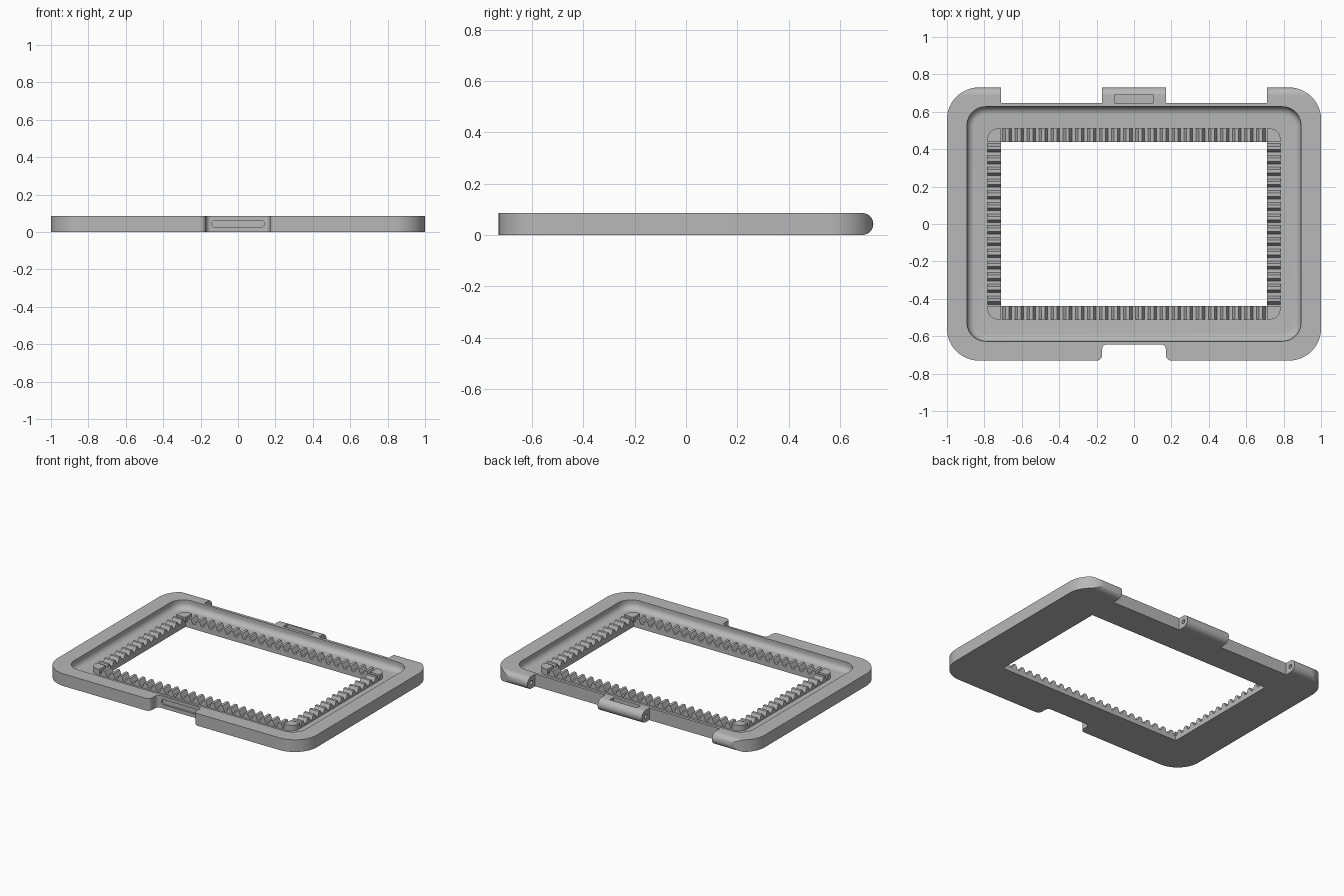
import bpy, bmesh
from math import pi, sin, cos
from mathutils import Vector

if "Cube" in bpy.data.objects:
    bpy.data.objects.remove(bpy.data.objects["Cube"])

grey = bpy.data.materials.new("plain grey")
grey.use_nodes = True
grey.diffuse_color = (0.48, 0.48, 0.48, 1)
grey.node_tree.nodes["Principled BSDF"].inputs["Base Color"].default_value = grey.diffuse_color

H = 0.085                    # overall height
FLOOR = 0.025                # floor of the tray
WIN_X, WIN_Y = 0.711, 0.438  # window half sizes
RIDGE = 0.072                # width of the toothed ridge
TOP, VALLEY = 0.065, 0.033   # tooth heights


def rounded(corners, seg=10):
    """Outline from right-angled corners (x, y, radius)."""
    out = []
    for i, (x, y, r) in enumerate(corners):
        c = Vector((x, y))
        if r == 0:
            out.append(c)
            continue
        a = (Vector(corners[i - 1][:2]) - c).normalized()
        b = (Vector(corners[(i + 1) % len(corners)][:2]) - c).normalized()
        for k in range(seg + 1):
            t = k / seg * pi / 2
            out.append(c + r * (a + b) - r * (b * cos(t) + a * sin(t)))
    return out


def rect(hx, hy, r):
    return rounded([(-hx, -hy, r), (hx, -hy, r), (hx, hy, r), (-hx, hy, r)])


def loft(name, loops):
    """Solid skinned through loops of 3D points, capped at both ends."""
    bm = bmesh.new()
    rings = [[bm.verts.new(p) for p in loop] for loop in loops]
    for lo, hi in zip(rings, rings[1:]):
        n = len(lo)
        for i in range(n):
            bm.faces.new((lo[i], lo[(i + 1) % n], hi[(i + 1) % n], hi[i]))
    bm.faces.new(rings[0][::-1])
    bm.faces.new(rings[-1])
    bmesh.ops.recalc_face_normals(bm, faces=bm.faces)
    mesh = bpy.data.meshes.new(name)
    bm.to_mesh(mesh)
    bm.free()
    obj = bpy.data.objects.new(name, mesh)
    bpy.context.collection.objects.link(obj)
    return obj


def prism(name, outline, lo, hi, axis="z"):
    """Outline extruded along an axis; remaining axes keep their order."""
    place = {"x": lambda p, d: (d, p[0], p[1]),
             "y": lambda p, d: (p[0], d, p[1]),
             "z": lambda p, d: (p[0], p[1], d)}[axis]
    return loft(name, [[place(p, d) for p in outline] for d in (lo, hi)])


def combine(target, cutter, operation="DIFFERENCE"):
    cutter.hide_render = True
    mod = target.modifiers.new("cut", "BOOLEAN")
    mod.object, mod.operation, mod.solver = cutter, operation, "EXACT"
    bpy.context.view_layer.objects.active = target
    bpy.ops.object.modifier_apply(modifier=mod.name)
    bpy.data.objects.remove(cutter)


def finish(obj):
    obj.data.materials.clear()
    obj.data.materials.append(grey)
    bpy.ops.object.select_all(action="DESELECT")
    obj.select_set(True)
    bpy.context.view_layer.objects.active = obj
    bpy.ops.object.shade_smooth_by_angle(angle=pi / 6)


# Frame outline: front latch notch, two back gaps between hinge knuckles
half = [(0.17, -0.643, 0.025), (0.17, -0.73, 0.03), (1, -0.73, 0.17), (1, 0.73, 0.17),
        (WIN_X, 0.73, 0), (WIN_X, 0.647, 0), (0.17, 0.647, 0), (0.17, 0.73, 0)]
outline = half + [(-x, y, r) for x, y, r in reversed(half)]
frame = prism("frame", rounded(outline, 12), -0.1, 0.2)

# Side profile with the half-round hinge edge at the back
R = H / 2
side = [(-0.9, H), (-0.9, 0)]
side += [(0.73 - R + R * cos(t), R + R * sin(t))
         for t in [-pi / 2 + k * pi / 20 for k in range(21)]]
combine(frame, prism("side_profile", side, -1.2, 1.2, "x"), "INTERSECT")

# Tray recess with a filleted floor edge
fillet = 0.04
levels = []
for k in range(9):
    t = k / 8 * pi / 2
    levels.append((fillet * (1 - sin(t)), FLOOR + fillet * (1 - cos(t))))
levels.append((0, 0.2))
combine(frame, loft("tray_cutter", [
    [(p.x, p.y, z) for p in rect(0.893 - inset, 0.627 - inset, 0.1 - inset)]
    for inset, z in levels]))

# Window, latch slot and hinge pocket
combine(frame, prism("window_cutter", rect(WIN_X, WIN_Y, 0), -0.1, 0.2))
slot = [(x, z + 0.044) for x, z in rect(0.14, 0.018, 0.0179)]
combine(frame, prism("slot_cutter", slot, -0.7, -0.631, "y"))
pocket = [(x, y + 0.669) for x, y in rect(0.105, 0.021, 0)]
combine(frame, prism("pocket_cutter", pocket, 0.055, 0.2))

# Pin holes in the knuckle ends
hole = [(0.73 - R + 0.014 * cos(k * pi / 8), R + 0.014 * sin(k * pi / 8)) for k in range(16)]
for x in (-WIN_X, -0.17, 0.17, WIN_X):
    combine(frame, prism("pin_cutter", hole, x - 0.03, x + 0.03, "x"))
finish(frame)


def comb(length, teeth, steps=14):
    """Toothed strip profile, flat-topped waves over a straight base."""
    pts = [(-length, FLOOR)]
    for i in range(teeth * steps + 1):
        wave = 0.5 - 0.75 * cos(2 * pi * i / steps)
        wave = min(1, max(0, wave))
        u = -length + 2 * length * i / (teeth * steps)
        pts.append((u, VALLEY + (TOP - VALLEY) * wave))
    return pts + [(length, FLOOR)]


# Toothed ridge around the window
for s, end in ((-1, "front"), (1, "back")):
    finish(prism(end + "_teeth", comb(WIN_X, 22), s * WIN_Y, s * (WIN_Y + RIDGE), "y"))
for s, end in ((-1, "right"), (1, "left")):
    finish(prism(end + "_teeth", comb(WIN_Y, 14), s * WIN_X, s * (WIN_X + RIDGE), "x"))

# Plain corner blocks of the ridge
for sx, xname in ((-1, "right"), (1, "left")):
    for sy, yname in ((-1, "front"), (1, "back")):
        x0, y0 = sx * WIN_X, sy * WIN_Y
        x1, y1 = x0 + sx * RIDGE, y0 + sy * RIDGE
        block = rounded([(x0, y0, 0), (x1, y0, 0), (x1, y1, 0.055), (x0, y1, 0)])
        finish(prism(f"{yname}_{xname}_ridge_corner", block, FLOOR, TOP))
